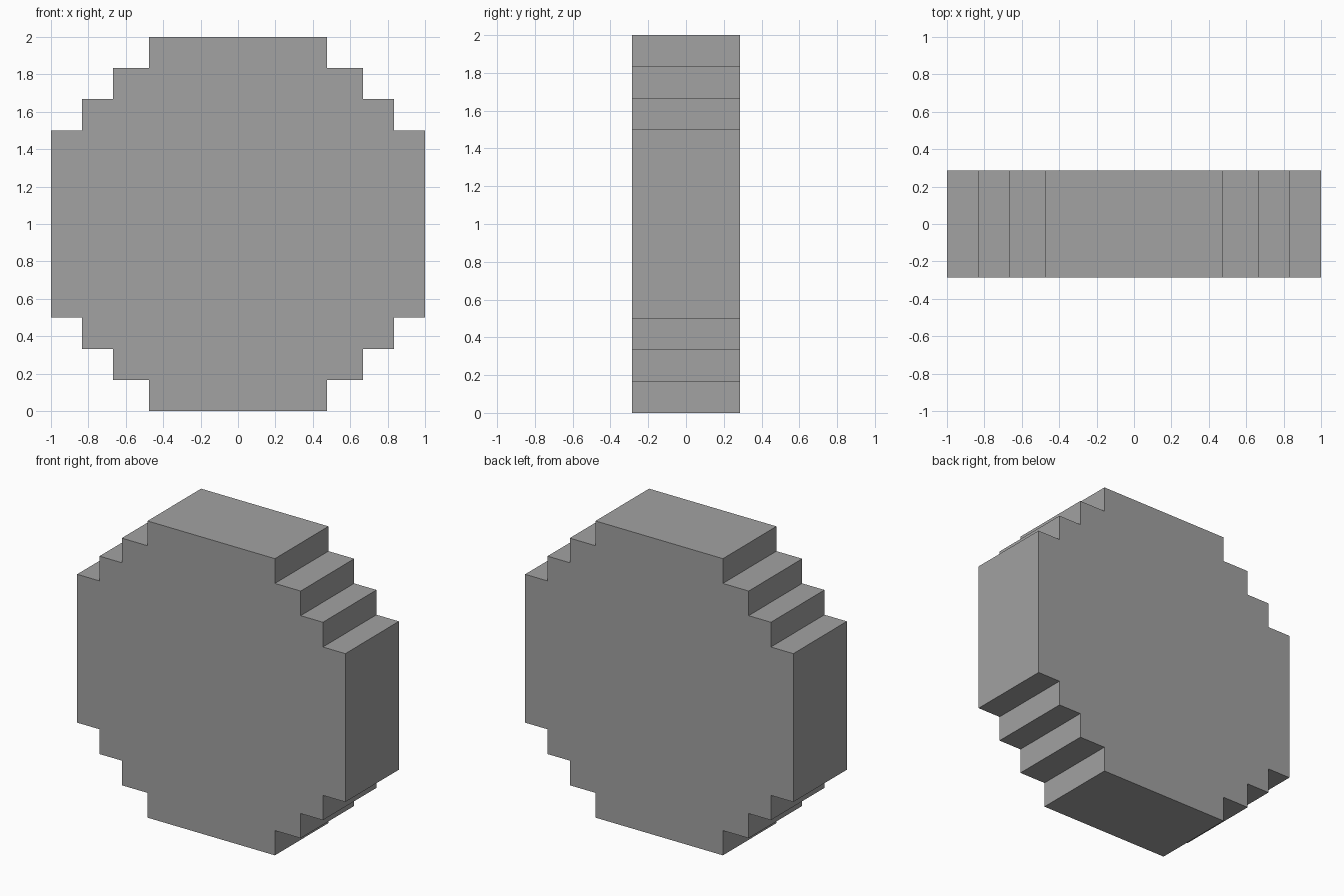
import bpy, bmesh

if "Cube" in bpy.data.objects:
    bpy.data.objects.remove(bpy.data.objects["Cube"])

HALF_DEPTH = 0.285
# Stepped corner, upper right quarter, relative to the disc centre
quarter = [(1.0, 0.5), (0.833, 0.5), (0.833, 0.667), (0.667, 0.667),
           (0.667, 0.833), (0.475, 0.833), (0.475, 1.0)]

# Mirror the quarter into a full counter-clockwise outline
upper = quarter + [(-x, z) for x, z in reversed(quarter)]
outline = upper + [(x, -z) for x, z in reversed(upper)]

# Stepped disc: front face extruded to the back
bm = bmesh.new()
face = bm.faces.new([bm.verts.new((x, -HALF_DEPTH, z + 1)) for x, z in outline])
extruded = bmesh.ops.extrude_face_region(bm, geom=[face], use_keep_orig=True)
back = [v for v in extruded["geom"] if isinstance(v, bmesh.types.BMVert)]
bmesh.ops.translate(bm, verts=back, vec=(0, 2 * HALF_DEPTH, 0))
bmesh.ops.recalc_face_normals(bm, faces=bm.faces[:])

mesh = bpy.data.meshes.new("stepped_disc")
bm.to_mesh(mesh)
bm.free()
disc = bpy.data.objects.new("stepped_disc", mesh)
bpy.context.collection.objects.link(disc)

# Dark grey surface
dark_grey = bpy.data.materials.new("dark_grey")
dark_grey.diffuse_color = (0.36, 0.36, 0.36, 1)
dark_grey.use_nodes = True
dark_grey.node_tree.nodes["Principled BSDF"].inputs["Base Color"].default_value = dark_grey.diffuse_color
mesh.materials.append(dark_grey)
